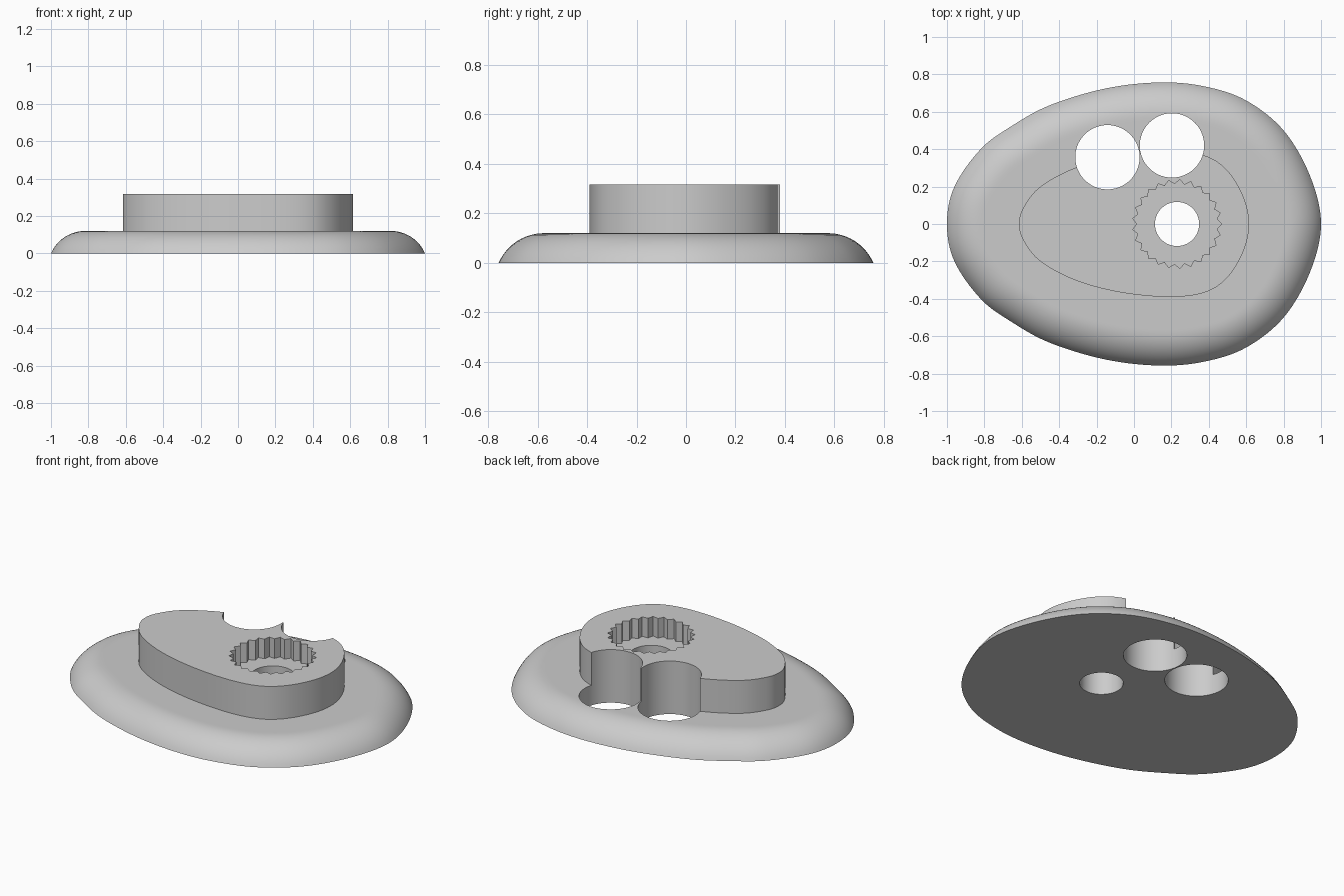
import bpy, bmesh
from math import sin, cos, pi, sqrt, asin
from mathutils import Vector

cube = bpy.data.objects.get("Cube")
if cube:
    bpy.data.objects.remove(cube, do_unlink=True)

grey = bpy.data.materials.new("plain grey")
grey.use_nodes = True
colour = (0.6, 0.6, 0.6, 1)
grey.diffuse_color = colour
grey.node_tree.nodes["Principled BSDF"].inputs["Base Color"].default_value = colour

BASE_TOP, BOSS_TOP, RECESS_FLOOR = 0.12, 0.317, 0.2


def egg(half, steps=8):
    """Smooth closed outline through a half outline mirrored in y, clockwise."""
    pts = [Vector(p) for p in half]
    pts += [Vector((p.x, -p.y)) for p in reversed(pts[1:-1])]
    n, out = len(pts), []
    for i in range(n):
        a, b, c, d = (pts[(i + k) % n] for k in (-1, 0, 1, 2))
        for s in range(steps):
            t = s / steps
            out.append(b + 0.5 * t * ((c - a) + t * (2*a - 5*b + 4*c - d + t * (3*(b - c) + d - a))))
    return out


def inset(pts, dist):
    out = []
    for i, p in enumerate(pts):
        t = (pts[(i + 1) % len(pts)] - pts[i - 1]).normalized()
        out.append(p + Vector((t.y, -t.x)) * dist)
    return out


def loft(name, rings):
    """Solid from stacked (outline, height) rings, capped at both ends."""
    bm = bmesh.new()
    loops = [[bm.verts.new((p.x, p.y, z)) for p in pts] for pts, z in rings]
    for low, high in zip(loops, loops[1:]):
        for i in range(len(low)):
            bm.faces.new((low[i - 1], low[i], high[i], high[i - 1]))
    bm.faces.new(loops[0])
    bm.faces.new(loops[-1])
    bmesh.ops.recalc_face_normals(bm, faces=bm.faces)
    mesh = bpy.data.meshes.new(name)
    bm.to_mesh(mesh)
    bm.free()
    obj = bpy.data.objects.new(name, mesh)
    obj.data.materials.append(grey)
    bpy.context.collection.objects.link(obj)
    return obj


def circle(x, y, radii, count):
    """Ring of points; the radii repeat in turn around it."""
    return [Vector((x + radii[i % len(radii)] * cos(2*pi*i/count),
                    y + radii[i % len(radii)] * sin(2*pi*i/count))) for i in range(count)]


def combine(target, tool, operation):
    bpy.context.view_layer.objects.active = target
    mod = target.modifiers.new(operation, 'BOOLEAN')
    mod.operation, mod.object, mod.solver = operation, tool, 'EXACT'
    bpy.ops.object.modifier_apply(modifier=mod.name)
    bpy.data.objects.remove(tool, do_unlink=True)


# Base plate with a rounded rim
outline = egg([(-1, 0), (-.96, .2), (-.82, .4), (-.66, .52), (-.45, .635), (-.15, .725),
               (.14, .757), (.38, .735), (.6, .66), (.8, .5), (.94, .26), (1, 0)])
radius = 0.2
drop = radius - BASE_TOP
width = sqrt(radius**2 - drop**2)
start, arc = asin(drop / radius), 12
rings = []
for k in range(arc + 1):
    a = start + (pi/2 - start) * k / arc
    rings.append((inset(outline, width - radius * cos(a)), radius * sin(a) - drop))
rings.append((inset(outline, width + 0.015), BASE_TOP))
plate = loft("egg_shaped_plate", rings)

# Raised boss
boss_outline = egg([(-.615, 0), (-.59, .09), (-.5, .2), (-.315, .3), (-.075, .365), (.19, .39),
                    (.38, .365), (.5, .285), (.585, .145), (.615, 0)])
combine(plate, loft("boss", [(boss_outline, 0.06), (boss_outline, BOSS_TOP)]), 'UNION')

# Toothed recess, centre bore and two large through holes
teeth = circle(0.23, 0, (0.238, 0.214), 50)
combine(plate, loft("toothed_cutter", [(teeth, RECESS_FLOOR), (teeth, 0.5)]), 'DIFFERENCE')
for x, y, r in ((0.23, 0, 0.118), (-0.142, 0.357, 0.172), (0.203, 0.42, 0.172)):
    hole = circle(x, y, (r,), 72)
    combine(plate, loft("hole_cutter", [(hole, -0.2), (hole, 0.5)]), 'DIFFERENCE')

# Smooth rim with crisp edges
bpy.ops.object.select_all(action='DESELECT')
plate.select_set(True)
bpy.context.view_layer.objects.active = plate
bpy.ops.object.shade_smooth_by_angle(angle=pi/6)
